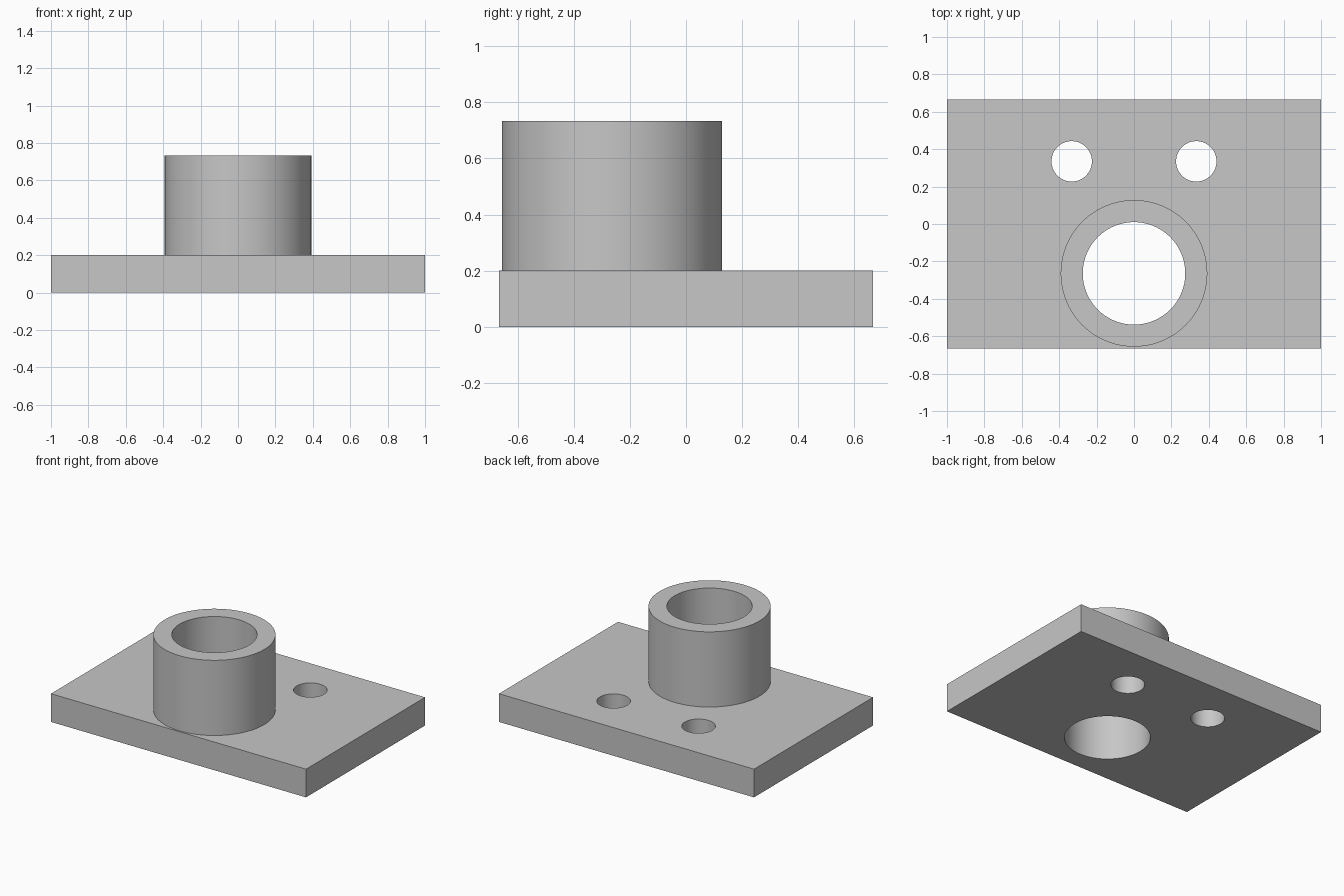
import bpy
import math

cube = bpy.data.objects.get("Cube")
if cube:
    bpy.data.objects.remove(cube, do_unlink=True)

# Single grey material
grey = bpy.data.materials.new("plain grey")
grey.use_nodes = True
colour = (0.57, 0.57, 0.57, 1)
grey.diffuse_color = colour
grey.node_tree.nodes["Principled BSDF"].inputs["Base Color"].default_value = colour

PLATE_TOP = 0.2
COLLAR_TOP = 0.733
COLLAR_Y = -0.264


def cylinder(name, x, y, radius, bottom, top):
    bpy.ops.mesh.primitive_cylinder_add(
        vertices=96, radius=radius, depth=top - bottom,
        location=(x, y, (bottom + top) / 2))
    obj = bpy.context.object
    obj.name = name
    obj.data.materials.append(grey)
    return obj


def combine(target, tool, operation):
    """Apply a boolean and remove the tool object."""
    tool.hide_render = True
    mod = target.modifiers.new(tool.name, "BOOLEAN")
    mod.operation = operation
    mod.solver = "EXACT"
    mod.object = tool
    bpy.ops.object.select_all(action="DESELECT")
    bpy.context.view_layer.objects.active = target
    target.select_set(True)
    bpy.ops.object.modifier_apply(modifier=mod.name)
    bpy.data.objects.remove(tool, do_unlink=True)


# Base plate
bpy.ops.mesh.primitive_cube_add(size=1, location=(0, 0, PLATE_TOP / 2))
plate = bpy.context.object
plate.name = "flanged_base_plate"
plate.scale = (2, 1.333, PLATE_TOP)
bpy.ops.object.transform_apply(location=True, scale=True)
plate.data.materials.append(grey)

# Upright collar, fused into the plate
collar = cylinder("collar", 0, COLLAR_Y, 0.392, PLATE_TOP / 2, COLLAR_TOP)
combine(plate, collar, "UNION")

# Bore through collar and plate
combine(plate, cylinder("bore", 0, COLLAR_Y, 0.274, -0.1, 0.9), "DIFFERENCE")

# Two bolt holes
for side in (-1, 1):
    hole = cylinder("bolt_hole", side * 0.333, 0.335, 0.108, -0.1, 0.4)
    combine(plate, hole, "DIFFERENCE")

# Smooth round walls, crisp edges
bpy.ops.object.select_all(action="DESELECT")
plate.select_set(True)
bpy.context.view_layer.objects.active = plate
bpy.ops.object.shade_smooth_by_angle(angle=math.radians(30))
